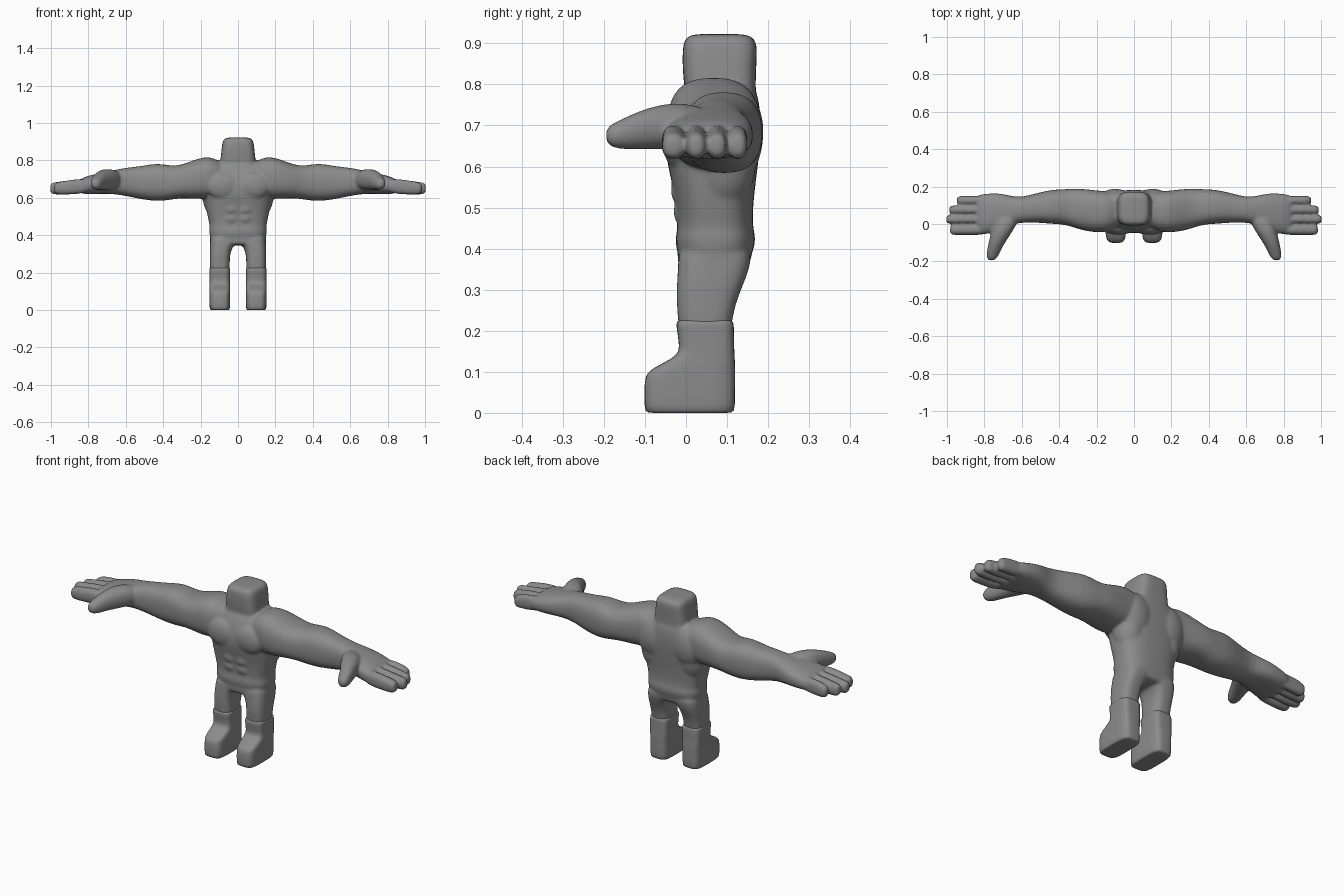
import bpy, bmesh, math
from mathutils import Matrix, Vector

SEG = 28
grey = bpy.data.materials.new("dark_grey")
grey.diffuse_color = (.26, .26, .26, 1)


def loft(bm, axis, rows, n=2.0, s=1):
    """Rows are (t, a0, a1, b0, b1): position on axis and bounds on the other two axes."""
    rings = []
    k = "xyz".index(axis)
    for t, a0, a1, b0, b1 in rows:
        ring = []
        for i in range(SEG):
            ang = 2 * math.pi * (i + 0.5) / SEG
            c, d = math.cos(ang), math.sin(ang)
            u = math.copysign(abs(c) ** (2 / n), c)
            v = math.copysign(abs(d) ** (2 / n), d)
            p = [(a0 + a1) / 2 + u * (a1 - a0) / 2, (b0 + b1) / 2 + v * (b1 - b0) / 2]
            p.insert(k, t)
            p[0] *= s
            ring.append(bm.verts.new(p))
        rings.append(ring)
    for r0, r1 in zip(rings, rings[1:]):
        for i in range(SEG):
            j = (i + 1) % SEG
            bm.faces.new((r0[i], r0[j], r1[j], r1[i]))
    bm.faces.new(rings[0])
    bm.faces.new(rings[-1])


def blob(bm, loc, size):
    """Ellipsoid muscle mass."""
    m = Matrix.Translation(loc) @ Matrix.Diagonal(Vector((*size, 1)))
    bmesh.ops.create_uvsphere(bm, u_segments=20, v_segments=12, radius=1, matrix=m)


def finish(bm, name):
    bmesh.ops.recalc_face_normals(bm, faces=bm.faces)
    me = bpy.data.meshes.new(name)
    bm.to_mesh(me)
    bm.free()
    me.materials.append(grey)
    for p in me.polygons:
        p.use_smooth = True
    ob = bpy.data.objects.new(name, me)
    bpy.context.collection.objects.link(ob)
    sub = ob.modifiers.new("Rounding", 'SUBSURF')
    sub.levels = sub.render_levels = 1
    return ob


body = bmesh.new()

# torso with a raised waistband
loft(body, 'z', [
    (.345, -.149, .149, -.019, .150), (.36, -.15, .15, -.02, .155),
    (.395, -.149, .149, -.02, .162), (.405, -.154, .154, -.026, .168),
    (.435, -.156, .156, -.026, .170), (.445, -.150, .150, -.02, .163),
    (.50, -.163, .163, -.024, .163), (.56, -.174, .174, -.034, .170),
    (.62, -.178, .178, -.050, .178), (.68, -.18, .18, -.048, .183),
    (.74, -.165, .165, -.030, .182), (.785, -.12, .12, -.005, .172),
    (.81, -.09, .09, .02, .16)], 2.8)

# squared head block
loft(body, 'z', [
    (.72, -.10, .10, .0, .172), (.78, -.097, .097, -.002, .170),
    (.83, -.091, .091, -.009, .170), (.89, -.085, .085, -.009, .175),
    (.912, -.079, .079, -.004, .168), (.922, -.062, .062, .012, .15),
    (.923, -.03, .03, .05, .11)], 4)

for s in (1, -1):
    # arm and palm
    loft(body, 'x', [
        (.05, .0, .165, .63, .775), (.12, -.035, .174, .60, .808),
        (.16, -.045, .176, .597, .821), (.22, -.045, .182, .592, .810),
        (.30, -.028, .191, .600, .775), (.36, -.004, .186, .589, .770),
        (.43, .0, .186, .580, .788), (.52, .008, .166, .592, .768),
        (.60, .008, .142, .610, .762), (.66, -.002, .150, .620, .748),
        (.72, -.035, .167, .622, .738), (.80, -.058, .162, .618, .718),
        (.83, -.057, .156, .620, .708), (.85, -.045, .142, .64, .69)], 2.6, s)
    # fingers
    for y, tip in ((.126, .948), (.076, .988), (.025, 1.005), (-.031, .984)):
        r = .0235 if y > 0 else .028
        loft(body, 'x', [
            (.79, y - r, y + r, .63, .70), (.86, y - r, y + r, .619, .702),
            (.92, y - r, y + r, .617, .691), (tip - .018, y - r, y + r, .616, .684),
            (tip - .004, y - r * .85, y + r * .85, .624, .678),
            (tip, y - r * .5, y + r * .5, .636, .666)], 2.5, s)
    # thumb
    loft(body, 'y', [
        (.07, .60, .72, .64, .74), (-.01, .63, .757, .642, .757),
        (-.06, .663, .768, .641, .752), (-.11, .697, .780, .642, .738),
        (-.165, .722, .791, .641, .712), (-.186, .735, .786, .649, .702),
        (-.196, .750, .777, .661, .690)], 2.2, s)
    # trouser leg
    loft(body, 'z', [
        (.18, .044, .151, -.019, .110), (.235, .044, .151, -.020, .113),
        (.28, .044, .151, -.024, .126), (.32, .038, .151, -.022, .143),
        (.35, .018, .150, -.020, .154), (.38, -.01, .149, -.020, .160),
        (.41, -.01, .14, -.01, .155)], 3, s)
    # chest, abdominal, back and arm muscle masses
    blob(body, (s * .082, -.022, .665), (.088, .036, .072))
    for z in (.49, .54):
        blob(body, (s * .036, -.008 - (z - .48) * .13, z), (.040, .022, .032))
    blob(body, (s * .10, .12, .68), (.10, .070, .12))
    blob(body, (s * .11, .09, .61), (.082, .082, .12))

# blend every mass into one sculpted skin
ob = finish(body, "body")
rm = ob.modifiers.new("Blend", 'REMESH')
rm.mode = 'VOXEL'
rm.voxel_size = .0055
rm.use_smooth_shade = True
sm = ob.modifiers.new("Soften", 'SMOOTH')
sm.factor = .5
sm.iterations = 18

# boots
boot = bmesh.new()
for s in (1, -1):
    loft(boot, 'z', [
        (.0, .06, .135, -.07, .09), (.0, .046, .148, -.097, .115),
        (.010, .042, .153, -.102, .120), (.08, .042, .153, -.102, .120),
        (.098, .042, .153, -.095, .120), (.112, .042, .153, -.075, .120),
        (.132, .043, .152, -.035, .119), (.148, .043, .152, -.016, .118),
        (.175, .043, .152, -.018, .117), (.212, .042, .153, -.024, .117),
        (.223, .043, .152, -.023, .115), (.228, .05, .145, -.014, .107)], 4, s)
finish(boot, "boots")
